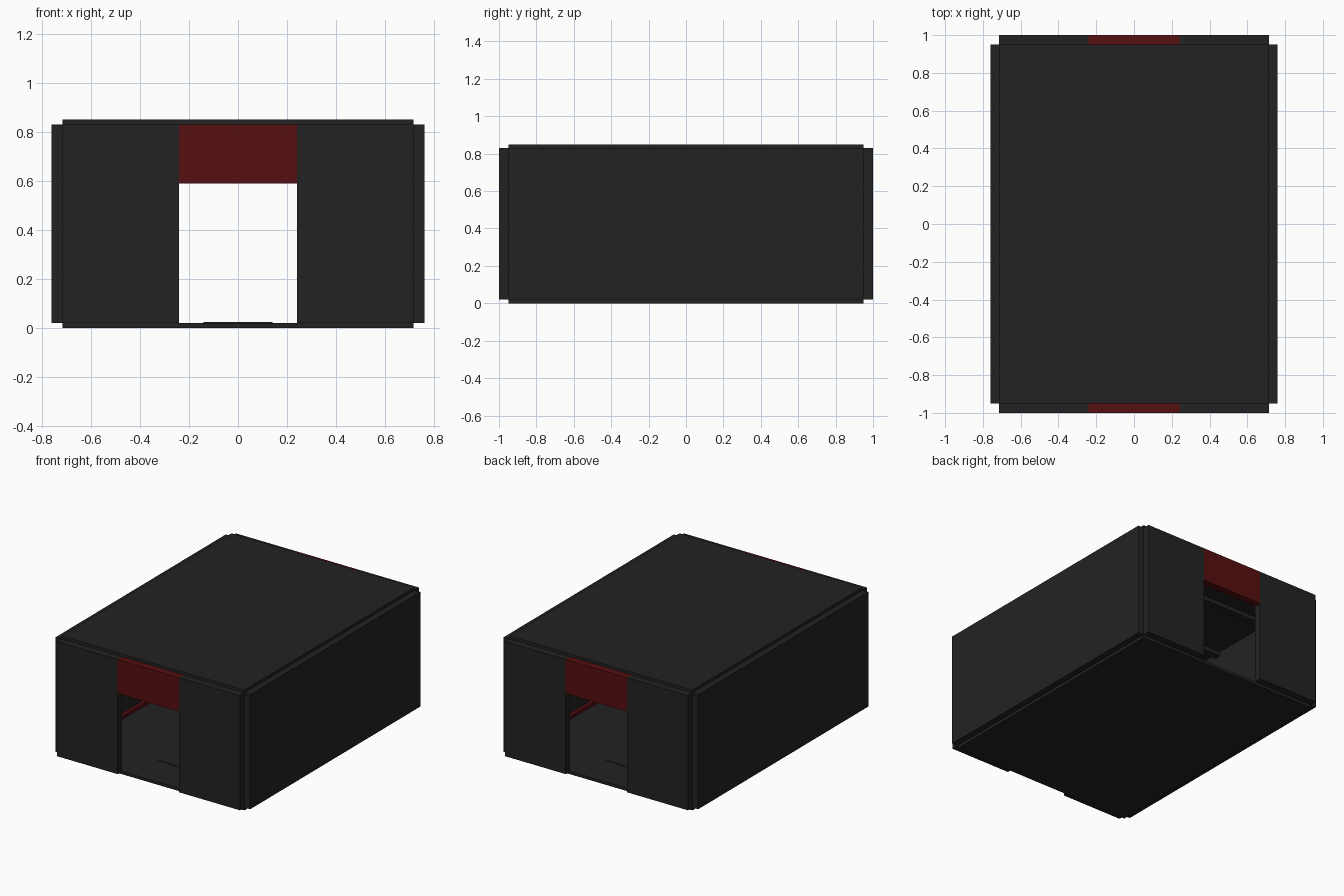
import bpy

if "Cube" in bpy.data.objects:
    bpy.data.objects.remove(bpy.data.objects["Cube"])


def material(name, rgb):
    m = bpy.data.materials.new(name)
    m.diffuse_color = (*rgb, 1)
    m.use_nodes = True
    m.node_tree.nodes["Principled BSDF"].inputs["Base Color"].default_value = m.diffuse_color
    return m


grey = material("dark grey", (0.0165, 0.0165, 0.0165))
red = material("dark red", (0.095, 0.0045, 0.005))


def box(name, lo, hi, mat):
    """Box between two corner points."""
    bpy.ops.mesh.primitive_cube_add(size=1, location=[(a + b) / 2 for a, b in zip(lo, hi)])
    o = bpy.context.object
    o.scale = [b - a for a, b in zip(lo, hi)]
    bpy.ops.object.transform_apply(location=False, rotation=False, scale=True)
    o.name = name
    o.data.materials.append(mat)
    return o


def span(a, b, s):
    """Mirror an interval when s is negative."""
    return (a, b) if s > 0 else (-b, -a)


W, X, L, Y = 0.715, 0.76, 0.95, 1.0      # inner / outer half width and length
Z0, Z1, TOP = 0.02, 0.83, 0.85           # floor top, ceiling, roof top
DOOR, LINTEL = 0.24, 0.59

# Floor and roof slabs
box("floor", (-W, -L, 0), (W, L, Z0), grey)
box("roof", (-W, -L, Z1), (W, L, TOP), grey)

# Thin walkway plate on the floor
box("floor_plate", (-0.14, -0.685, Z0), (0.14, 0.685, Z0 + 0.004), grey)

for s in (-1, 1):
    # Long side wall and the red strip along its inner foot
    x0, x1 = span(W, X, s)
    box("side_wall", (x0, -L, Z0), (x1, L, Z1), grey)
    x0, x1 = span(W - 0.025, W, s)
    box("base_strip", (x0, -L, Z0), (x1, L, Z0 + 0.025), red)

    # End wall: two panels beside the doorway and a red lintel
    y0, y1 = span(L, Y, s)
    for t in (-1, 1):
        x0, x1 = span(DOOR, W, t)
        box("end_panel", (x0, y0, Z0), (x1, y1, Z1), grey)
    box("door_lintel", (-DOOR, y0, LINTEL), (DOOR, y1, Z1), red)

# Ceiling beams
for y in (-0.5, 0, 0.5):
    box("ceiling_beam", (-W, y - 0.025, Z1 - 0.03), (W, y + 0.025, Z1), grey)
